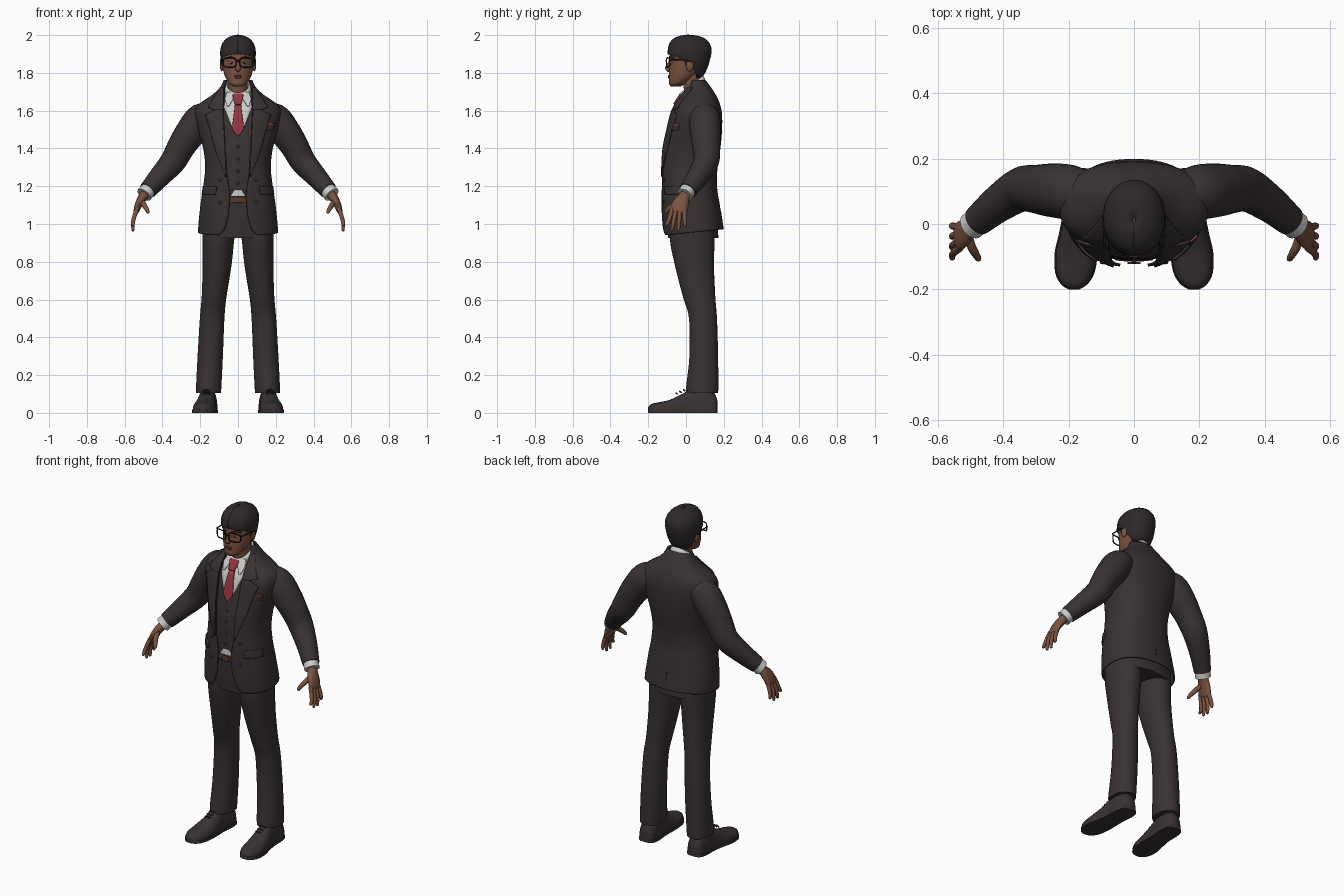
import bpy, math
from mathutils import Vector

if "Cube" in bpy.data.objects:
    bpy.data.objects.remove(bpy.data.objects["Cube"])

def mat(name, r, g, b):
    m = bpy.data.materials.new(name)
    m.diffuse_color = (r, g, b, 1)
    m.use_nodes = True
    m.node_tree.nodes["Principled BSDF"].inputs["Base Color"].default_value = m.diffuse_color
    return m

SUIT = mat("dark suit", .040, .031, .032)
HAIR = mat("hair", .027, .022, .023)
SKIN = mat("brown skin", .20, .088, .05)
LIP = mat("lips", .15, .055, .042)
SHIRT = mat("white shirt", .60, .60, .58)
RED = mat("red silk", .30, .035, .055)
BLACK = mat("black frame", .008, .008, .009)
LEATHER = mat("brown belt", .10, .042, .026)
EYE = mat("eye white", .50, .47, .44)

def make(name, verts, faces, m, thick=0):
    me = bpy.data.meshes.new(name)
    me.from_pydata([tuple(v) for v in verts], [], faces)
    me.materials.append(m)
    ob = bpy.data.objects.new(name, me)
    bpy.context.collection.objects.link(ob)
    bpy.context.view_layer.objects.active = ob
    ob.select_set(True)
    bpy.ops.object.mode_set(mode='EDIT')
    bpy.ops.mesh.select_all(action='SELECT')
    bpy.ops.mesh.normals_make_consistent(inside=False)
    bpy.ops.object.mode_set(mode='OBJECT')
    bpy.ops.object.shade_smooth_by_angle(angle=math.radians(45))
    ob.select_set(False)
    if thick:
        mod = ob.modifiers.new("thickness", 'SOLIDIFY')
        mod.thickness, mod.offset = thick, 0
    return ob

def loft(name, rings, m, closed=True, caps=True, thick=0):
    n = len(rings[0])
    k = n if closed else n - 1
    faces = [(i*n+j, i*n+(j+1) % n, (i+1)*n+(j+1) % n, (i+1)*n+j)
             for i in range(len(rings)-1) for j in range(k)]
    if caps:
        faces += [tuple(range(n)), tuple((len(rings)-1)*n+j for j in range(n))]
    return make(name, [v for r in rings for v in r], faces, m, thick)

def spline(rows, k=4):
    # Catmull-Rom through tuples
    out = []
    for i in range(len(rows)-1):
        p = [rows[max(i-1, 0)], rows[i], rows[i+1], rows[min(i+2, len(rows)-1)]]
        for s in range(k):
            t = s/k
            out.append(tuple(.5*(2*b+(c-a)*t+(2*a-5*b+4*c-d)*t*t+(3*b-a-3*c+d)*t**3)
                             for a, b, c, d in zip(*p)))
    return out + [tuple(rows[-1])]

def lerp(rows, z):
    if z <= rows[0][0]:
        return rows[0]
    for a, b in zip(rows, rows[1:]):
        if z <= b[0]:
            t = (z-a[0])/(b[0]-a[0])
            return tuple(p+(q-p)*t for p, q in zip(a, b))
    return rows[-1]

def oval(z, rx, yf, yb, n=2.3, a0=0, cx=0, count=40):
    # horizontal ring starting at the front; a0 opens a gap there
    cy, ry, e = (yf+yb)/2, (yb-yf)/2, 2/n
    out = []
    for i in range(count):
        a = a0+(2*math.pi-2*a0)*(i/(count-1) if a0 is not None and a0 >= 0 and count % 2 else i/count)
        s, c = math.sin(a), math.cos(a)
        out.append(Vector((cx+rx*math.copysign(abs(s)**e, s), cy-ry*math.copysign(abs(c)**e, c), z)))
    return out

def tube(name, pts, m, ref=(0, 1, 0), k=4, count=16):
    # swept ellipse; each point is x, y, z, radius along ref, other radius
    P = spline([p if len(p) == 5 else (*p, p[3]) for p in pts], k)
    rings = []
    for i, p in enumerate(P):
        c = Vector(p[:3])
        t = (Vector(P[min(i+1, len(P)-1)][:3])-Vector(P[max(i-1, 0)][:3])).normalized()
        u = (Vector(ref)-t*t.dot(Vector(ref))).normalized()
        v = t.cross(u)
        rings.append([c+u*p[3]*math.cos(2*math.pi*j/count)+v*p[4]*math.sin(2*math.pi*j/count)
                      for j in range(count)])
    return loft(name, rings, m)

def ball(name, loc, scale, m):
    x, y, z = loc
    a, b, c = scale
    rings = [[(x+a*math.sin(p)*math.cos(q), y+b*math.sin(p)*math.sin(q), z+c*math.cos(p))
              for q in [j*math.pi/8 for j in range(16)]] for p in [.02+i*(math.pi-.04)/10 for i in range(11)]]
    return loft(name, rings, m)

def wire(name, pts, r, m, cyclic=False):
    cu = bpy.data.curves.new(name, 'CURVE')
    cu.dimensions, cu.bevel_depth, cu.bevel_resolution = '3D', r, 2
    sp = cu.splines.new('POLY')
    sp.points.add(len(pts)-1)
    for q, p in zip(sp.points, pts):
        q.co = (*p, 1)
    sp.use_cyclic_u = cyclic
    cu.materials.append(m)
    bpy.context.collection.objects.link(bpy.data.objects.new(name, cu))

# torso profile: z, half width, front y, back y
BODY = spline([(.94, .208, -.12, .195), (1.0, .205, -.125, .19), (1.1, .195, -.128, .175), (1.2, .18, -.127, .16),
               (1.3, .17, -.126, .163), (1.4, .18, -.12, .178), (1.5, .208, -.098, .187), (1.58, .225, -.078, .187),
               (1.62, .215, -.062, .18), (1.65, .18, -.045, .17), (1.68, .135, -.026, .155), (1.72, .092, 0, .13),
               (1.76, .072, .02, .1)])
GAP = [(.94, .10), (.97, .07), (1.05, .05), (1.15, .042), (1.25, .057), (1.4, .068), (1.6, .077), (1.68, .074),
       (1.72, .07), (1.76, .06)]

def depth(x, z, back=False):
    _, rx, yf, yb = lerp(BODY, z)
    d = (yb-yf)/2*max(0, 1-min(abs(x)/rx, 1)**2.3)**(1/2.3)
    return (yf+yb)/2+(d if back else -d)

def patch(name, rows, off, m, s=1, back=False, nx=8, nz=5, thick=.006):
    # plate wrapped over the torso; rows are z, x0, x1
    rings, e = [], .004
    rows = [tuple(p+(q-p)*t/nz for p, q in zip(a, b)) for a, b in zip(rows, rows[1:]) for t in range(nz)]+[rows[-1]]
    sg = 1 if back else -1
    for z, x0, x1 in rows:
        ring = []
        for j in range(nx+1):
            x = s*(x0+(x1-x0)*j/nx)
            fx = (depth(x+e, z, back)-depth(x-e, z, back))/(2*e)
            fz = (depth(x, z+e, back)-depth(x, z-e, back))/(2*e)
            nrm = Vector((-sg*fx, sg, -sg*fz)).normalized()
            ring.append(Vector((x, depth(x, z, back), z))+nrm*off)
        rings.append(ring)
    return loft(name, rings, m, closed=False, caps=False, thick=thick)

# jacket with open front, hem rising toward the back
rings = []
for z, rx, yf, yb in BODY:
    a0 = math.asin(min(1, lerp(GAP, z)[1]/rx)**1.15)
    ring = oval(z, rx, yf, yb, a0=a0, count=61)
    for v in ring:
        v.z += .1*(v.y+.12)*max(0, 1-(z-.94)/.1)
    rings.append(ring)
loft("jacket", rings, SUIT, closed=False, caps=False, thick=.008)

# waistcoat and hips inside the jacket
def inner(name, z0, z1, d):
    zs = [z0+(z1-z0)*i/24 for i in range(25)]
    loft(name, [oval(z, r[1]-d, r[2]+d, r[3]-d) for z in zs for r in [lerp(BODY, z)]], SUIT)
inner("waistcoat", 1.175, 1.67, .014)
inner("hips", .925, 1.18, .024)
patch("shirt_front", [(1.46, -.002, .002), (1.53, -.04, .04), (1.62, -.075, .075), (1.69, -.065, .065)], -.009, SHIRT)
patch("shirt_tail", [(1.145, -.045, .045), (1.18, -.02, .02)], -.016, SHIRT)
patch("belt", [(1.11, -.06, .06), (1.143, -.06, .06)], -.016, LEATHER)
patch("belt_buckle", [(1.112, -.02, .02), (1.14, -.02, .02)], -.009, LEATHER)
patch("tie", [(1.465, -.002, .002), (1.505, -.032, .032), (1.635, -.016, .016)], -.001, RED)
patch("tie_knot", [(1.63, -.016, .016), (1.675, -.028, .028), (1.685, -.022, .022)], .006, RED, thick=.012)
patch("back_vent", [(.985, -.003, .003), (1.07, -.002, .002)], .004, BLACK, back=True, thick=.003)
patch("breast_pocket", [(1.495, .13, .18), (1.518, .13, .185)], .007, SUIT)
patch("pocket_square", [(1.518, .13, .185), (1.532, .135, .188)], .007, RED)
for z in (1.41, 1.345, 1.28, 1.215):
    ball("waistcoat_button", (0, depth(0, z)+.011, z), (.008, .005, .008), SUIT)

# collars
def tilt(rx, yf, yb, zf, zb):
    r = oval(0, rx, yf, yb, 2)
    for v in r:
        v.z = zf+(zb-zf)*(v.y-yf)/(yb-yf)
    return r
loft("shirt_collar", [tilt(.068, -.03, .1, 1.64, 1.72), tilt(.066, -.032, .1, 1.675, 1.76),
                      tilt(.059, -.026, .09, 1.695, 1.785)], SHIRT, caps=False, thick=.006)

# trousers: z, centre x, centre y, half width, half depth
LEG = spline([(1.0, .1, .03, .09, .115), (.9, .105, .034, .083, .117), (.8, .11, .042, .078, .105),
              (.7, .118, .056, .071, .095), (.6, .128, .072, .065, .084), (.5, .137, .09, .065, .074),
              (.3, .147, .094, .067, .076), (.14, .155, .086, .067, .085), (.105, .156, .086, .066, .084)])
# shoes: y, centre x, half width, height
SHOE = spline([(.167, .16, .02, .06), (.15, .16, .044, .105), (.1, .161, .052, .13), (.03, .165, .05, .125),
               (-.03, .17, .056, .095), (-.09, .177, .062, .068), (-.15, .181, .056, .055), (-.185, .183, .036, .046),
               (-.2, .184, .012, .03)])
T = [math.pi*i/16 for i in range(17)]

def arch(s, grow, zmin, cut=None):
    return [[(s*(cx+(w+grow)*math.copysign(abs(math.cos(t))**.8, math.cos(t))), y,
              zmin+((cut or h)-zmin)*math.sin(t)**(.15 if cut else .8)) for t in T] for y, cx, w, h in SHOE]

HEADROWS = spline([(1.728, .022, -.08, -.03), (1.742, .046, -.09, .0), (1.77, .064, -.09, .045), (1.80, .075, -.089, .075),
                   (1.84, .082, -.087, .1), (1.88, .085, -.089, .115), (1.92, .085, -.084, .118), (1.96, .068, -.062, .1),
                   (1.985, .04, -.03, .07)])

def face_y(x, z):
    _, rx, yf, yb = lerp(HEADROWS, z)
    return (yf+yb)/2-(yb-yf)/2*(1-(x/rx)**2)**.5

for s, side in ((1, "left"), (-1, "right")):
    loft(side+"_trouser_leg", [oval(z, rx, cy-ry, cy+ry, 2.1, cx=s*cx) for z, cx, cy, rx, ry in LEG], SUIT)
    loft(side+"_shoe", arch(s, 0, .015), SUIT)
    loft(side+"_shoe_sole", arch(s, .004, 0, .018), SUIT)
    for i, y in enumerate((-.045, -.025, -.005)):
        wire(side+"_shoe_lace", [(s*.15, y, .1+i*.008), (s*.168, y-.008, .105+i*.009), (s*.187, y, .1+i*.008)], .004, SUIT)
    # lapel, collar and pocket flap
    patch(side+"_lapel", [(1.25, .06, .064), (1.40, .067, .118), (1.5, .074, .145), (1.575, .077, .168), (1.602, .078, .12)],
          .008, SUIT, s, thick=.008)
    patch(side+"_jacket_collar", [(1.602, .078, .125), (1.615, .078, .155), (1.65, .076, .132), (1.69, .073, .104),
                                  (1.72, .07, .086)], .007, SUIT, s, thick=.008)
    patch(side+"_collar_wing", [(1.622, .048, .058), (1.66, .026, .07), (1.695, .014, .058)], .002, SHIRT, s)
    patch(side+"_pocket_flap", [(1.155, .115, .182), (1.198, .11, .176)], .007, SUIT, s, thick=.008)
    for z in (1.235, 1.115):
        ball(side+"_jacket_button", (s*.095, depth(.095, z)-.004, z), (.01, .005, .01), SUIT)

    def limb(name, pts, m, **kw):
        return tube(side+"_"+name, [(s*p[0], *p[1:]) for p in pts], m, **kw)
    # arm
    limb("sleeve", [(.12, .09, 1.565, .06), (.19, .097, 1.558, .083), (.25, .103, 1.485, .082), (.30, .107, 1.41, .074),
                    (.345, .106, 1.33, .068), (.415, .062, 1.25, .057), (.478, .01, 1.178, .047)], SUIT, k=5, count=24)
    limb("cuff", [(.47, .016, 1.187, .042), (.497, -.006, 1.155, .043)], SHIRT, count=20)
    # hand
    limb("palm", [(.48, .005, 1.17, .027, .025), (.505, -.012, 1.14, .033, .024), (.525, -.03, 1.105, .044, .02),
                  (.538, -.04, 1.07, .044, .015), (.54, -.043, 1.058, .03, .008)], SKIN)
    for n, y0, y1, z1 in (("index", -.073, -.105, .995), ("middle", -.052, -.074, .97),
                          ("ring", -.031, -.04, .968), ("little", -.010, -.004, .99)):
        limb(n+"_finger", [(.533, y0, 1.085, .012), (.547, (y0*2+y1)/3, 1.045, .0115),
                           (.556, (y0+y1*2)/3, 1.01, .0105), (.556, y1, z1, .008), (.555, y1, z1-.006, .003)], SKIN, count=10)
    limb("thumb", [(.508, -.035, 1.12, .014), (.497, -.07, 1.10, .014), (.484, -.093, 1.08, .012),
                   (.476, -.107, 1.062, .009), (.475, -.11, 1.057, .003)], SKIN, count=10)
    # face details
    ball(side+"_ear", (s*.086, .02, 1.84), (.010, .02, .032), SKIN)
    ball(side+"_eye", (s*.035, face_y(.035, 1.853)+.001, 1.853), (.014, .005, .006), EYE)
    ball(side+"_iris", (s*.035, face_y(.035, 1.853)-.003, 1.853), (.006, .003, .006), BLACK)
    wire(side+"_eyebrow", [(s*x, face_y(x, z)-.001, z) for x, z in ((.016, 1.876), (.04, 1.885), (.062, 1.876))], .004, HAIR)
    # glasses
    wire(side+"_lens_frame", [(s*(.044+.034*math.copysign(abs(math.cos(a))**.5, math.cos(a))),
                               -.104+.02*((.044+.034*math.cos(a))/.08)**2,
                               1.855+.025*math.copysign(abs(math.sin(a))**.6, math.sin(a)))
                              for a in [2*math.pi*i/28 for i in range(28)]], .0035, BLACK, True)
    wire(side+"_glasses_temple", [(s*.077, -.085, 1.868), (s*.089, -.075, 1.87), (s*.093, .0, 1.868), (s*.092, .03, 1.858)],
         .0035, BLACK)

# head
wire("glasses_bridge", [(-.012, -.103, 1.862), (0, -.106, 1.865), (.012, -.103, 1.862)], .0035, BLACK)
tube("neck", [(0, .045, 1.64, .05), (0, .038, 1.72, .05), (0, .03, 1.80, .055)], SKIN, count=24)
loft("head", [oval(*r, n=2) for r in HEADROWS], SKIN)
tube("nose", [(0, -.083, 1.868, .004, .006), (0, -.094, 1.842, .009), (0, -.1, 1.825, .013, .011),
              (0, -.092, 1.813, .012, .009), (0, -.086, 1.81, .004)], SKIN, ref=(1, 0, 0))
ball("upper_lip", (0, -.089, 1.784), (.022, .006, .005), LIP)
ball("lower_lip", (0, -.089, 1.776), (.018, .007, .006), LIP)

# hair: z, half width, front y, back y, front opening in degrees
HAIRROWS = [(1.775, .064, -.06, .082, 128), (1.80, .077, -.08, .1, 116), (1.83, .086, -.09, .113, 103), (1.84, .088, -.092, .117, 84),
            (1.87, .091, -.095, .125, 76), (1.885, .092, -.096, .129, 60), (1.895, .093, -.096, .131, 30), (1.90, .093, -.096, .132, 0),
            (1.93, .091, -.094, .133, 0), (1.955, .082, -.087, .124, 0), (1.975, .067, -.072, .107, 0), (1.988, .049, -.052, .085, 0),
            (1.996, .028, -.026, .056, 0), (2.0, .004, .006, .018, 0)]
loft("hair", [oval(*r[:4], n=2.1, a0=math.radians(max(0, r[4])), count=49) for r in HAIRROWS],
     HAIR, closed=False, caps=False, thick=.004)
